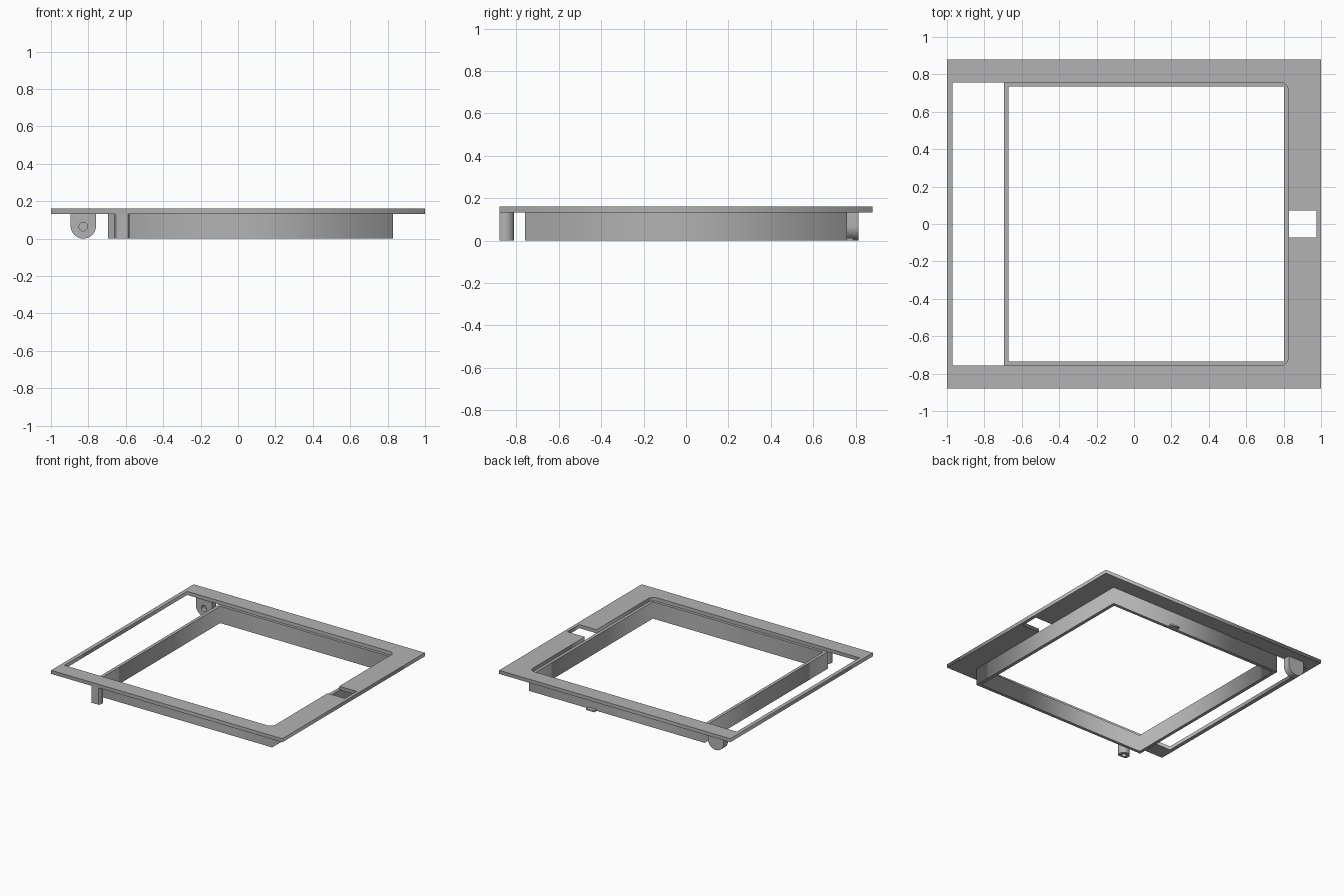
import bpy, bmesh, math
from math import cos, sin, radians
from mathutils import Matrix

if "Cube" in bpy.data.objects:
    bpy.data.objects.remove(bpy.data.objects["Cube"], do_unlink=True)

grey = bpy.data.materials.new("plain grey")
grey.use_nodes = True
colour = (0.45, 0.45, 0.45, 1)
grey.diffuse_color = colour
grey.node_tree.nodes["Principled BSDF"].inputs["Base Color"].default_value = colour


def arc(cx, cy, r, start, end, n=8):
    """Points along an arc, angles in degrees."""
    angles = [radians(start + (end - start) * i / n) for i in range(n + 1)]
    return [(cx + r * cos(a), cy + r * sin(a)) for a in angles]


def rect(x0, x1, y0, y1):
    return [(x0, y0), (x1, y0), (x1, y1), (x0, y1)]


def extrude(name, loops, low, high, along_y=False):
    """Fill nested outlines and extrude them along z, or along y."""
    curve = bpy.data.curves.new(name, 'CURVE')
    curve.dimensions = '2D'
    curve.fill_mode = 'BOTH'
    curve.extrude = (high - low) / 2
    for loop in loops:
        spline = curve.splines.new('POLY')
        spline.points.add(len(loop) - 1)
        for point, (u, v) in zip(spline.points, loop):
            point.co = (u, v, 0, 1)
        spline.use_cyclic_u = True
    source = bpy.data.objects.new(name + "_outline", curve)
    bpy.context.collection.objects.link(source)
    bpy.context.view_layer.update()
    graph = bpy.context.evaluated_depsgraph_get()
    mesh = bpy.data.meshes.new_from_object(source.evaluated_get(graph))
    bpy.data.objects.remove(source, do_unlink=True)

    middle = (low + high) / 2
    if along_y:
        place = Matrix.Translation((0, middle, 0)) @ Matrix.Rotation(radians(90), 4, 'X')
    else:
        place = Matrix.Translation((0, 0, middle))
    bm = bmesh.new()
    bm.from_mesh(mesh)
    bmesh.ops.remove_doubles(bm, verts=bm.verts, dist=0.0001)
    bm.transform(place)
    bmesh.ops.recalc_face_normals(bm, faces=bm.faces)
    bm.to_mesh(mesh)
    bm.free()
    mesh.name = name
    mesh.materials.clear()
    mesh.materials.append(grey)
    obj = bpy.data.objects.new(name, mesh)
    bpy.context.collection.objects.link(obj)
    return obj


def drill(obj, cutter):
    """Cut a blind hole."""
    mod = obj.modifiers.new("hole", 'BOOLEAN')
    mod.operation = 'DIFFERENCE'
    mod.solver = 'EXACT'
    mod.object = cutter
    cutter.hide_render = True
    bpy.context.view_layer.objects.active = obj
    bpy.ops.object.modifier_apply(modifier=mod.name)
    bpy.data.objects.remove(cutter, do_unlink=True)


def smooth(obj):
    bpy.ops.object.select_all(action='DESELECT')
    obj.select_set(True)
    bpy.context.view_layer.objects.active = obj
    bpy.ops.object.shade_smooth_by_angle(angle=radians(35))


PLATE_LOW, PLATE_TOP = 0.132, 0.16

# Top plate: large opening with two rounded corners and a latch notch
edge, half, r, notch = 0.825, 0.757, 0.045, 0.073
opening = [(-0.97, -half)]
opening += arc(edge - r, r - half, r, -90, 0)
opening += [(edge, -notch), (0.975, -notch), (0.975, notch), (edge, notch)]
opening += arc(edge - r, half - r, r, 0, 90)
opening += [(-0.97, half)]
extrude("top_plate", [rect(-1, 1, -0.88, 0.88), opening], PLATE_LOW, PLATE_TOP)

# Rectangular wall below the plate, leaving a thin ledge inside the opening
extrude("wall_frame", [rect(-0.695, 0.828, -0.76, 0.76),
                       rect(-0.67, 0.802, -0.736, 0.736)], 0, PLATE_LOW)

# Hinge lug with a rounded lower end and a blind pivot hole
lug_x, lug_r = -0.827, 0.068
lug_shape = arc(lug_x, lug_r, lug_r, 180, 360, 24)
lug_shape += [(lug_x + lug_r, PLATE_LOW), (lug_x - lug_r, PLATE_LOW)]
lug = extrude("hinge_lug", [lug_shape], 0.76, 0.813, True)
drill(lug, extrude("pivot_cutter", [arc(lug_x, 0.064, 0.023, 0, 345, 23)], 0.74, 0.795, True))
smooth(lug)

# Round screw post, cut flush with the front edge of the plate
post_x, post_y = -0.621, -0.853
post = extrude("screw_post", [arc(post_x, post_y, 0.042, -40, 220, 28)], 0, PLATE_LOW)
drill(post, extrude("screw_cutter", [arc(post_x, post_y, 0.018, 0, 345, 23)], -0.02, 0.1))
smooth(post)

# Small catch at the foot of the back wall
extrude("wall_catch", [rect(0.24, 0.31, 0.76, 0.79)], 0, 0.012)
